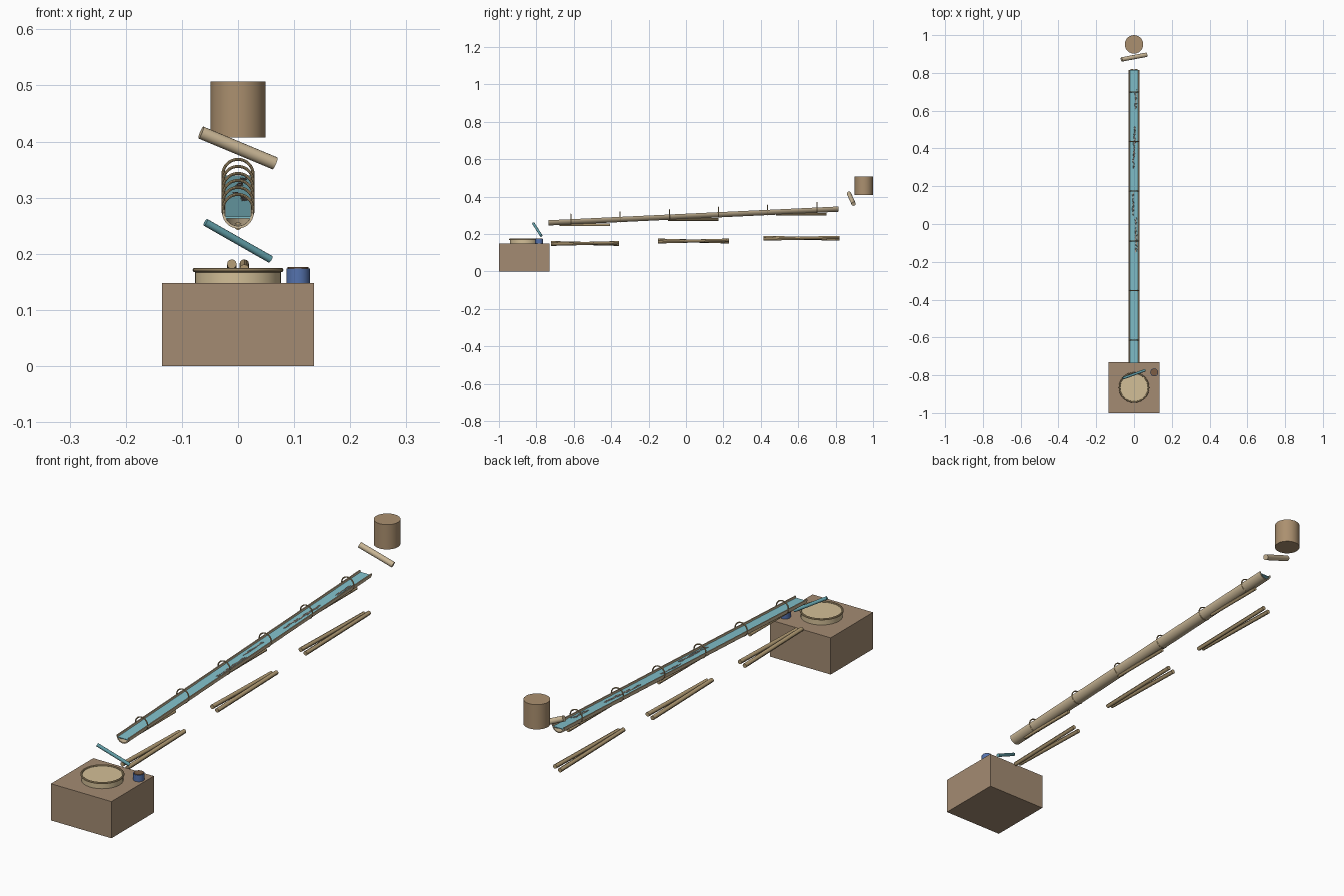
import bpy, math, random
from mathutils import Vector

if "Cube" in bpy.data.objects:
    bpy.data.objects.remove(bpy.data.objects["Cube"])

random.seed(4)


def mat(name, r, g, b):
    m = bpy.data.materials.new(name)
    m.diffuse_color = (r, g, b, 1)
    m.use_nodes = True
    m.node_tree.nodes["Principled BSDF"].inputs["Base Color"].default_value = m.diffuse_color
    return m


WOOD = mat("wood", .37, .26, .17)
PAIL = mat("pail_wood", .41, .28, .16)
BAMBOO = mat("bamboo", .60, .48, .31)
POLE = mat("pole_wood", .46, .34, .18)
STRAW = mat("straw", .65, .52, .31)
WATER = mat("water", .22, .53, .60)
TEAL = mat("teal", .13, .37, .42)
BLUE = mat("blue", .09, .17, .42)
SAUCE = mat("sauce", .20, .11, .06)
NOODLE = mat("noodle", .45, .40, .34)


def finish(name, m, smooth=True):
    o = bpy.context.object
    o.name = name
    o.data.materials.append(m)
    if smooth:
        bpy.ops.object.shade_smooth_by_angle()
    return o


def rod(name, a, b, r, m, sides=16):
    """Cylinder running from point a to point b."""
    a, b = Vector(a), Vector(b)
    d = b - a
    bpy.ops.mesh.primitive_cylinder_add(vertices=sides, radius=r, depth=d.length,
                                        location=(a + b) / 2,
                                        rotation=d.to_track_quat('Z', 'Y').to_euler())
    return finish(name, m)


def ring(name, loc, R, r, m, rot=(0, 0, 0)):
    bpy.ops.mesh.primitive_torus_add(location=loc, rotation=rot, major_radius=R,
                                     minor_radius=r, major_segments=32, minor_segments=8)
    return finish(name, m)


def mesh_object(name, verts, faces, m):
    me = bpy.data.meshes.new(name)
    me.from_pydata(verts, [], faces)
    o = bpy.data.objects.new(name, me)
    bpy.context.collection.objects.link(o)
    bpy.ops.object.select_all(action='DESELECT')
    bpy.context.view_layer.objects.active = o
    o.select_set(True)
    return finish(name, m)


Y0, Y1 = -.735, .815


def axis_z(y):
    """Height of the sloping channel axis."""
    return .273 + (y - Y0) * .0475


def extrude_along(name, profile, m):
    """Sweep a closed (x, z) profile along the channel slope."""
    n = len(profile)
    verts = [(x, y, axis_z(y) + z) for y in (Y0, Y1) for x, z in profile]
    faces = [(i, (i + 1) % n, (i + 1) % n + n, i + n) for i in range(n)]
    faces += [tuple(reversed(range(n))), tuple(range(n, 2 * n))]
    return mesh_object(name, verts, faces, m)


# Half-pipe channel and the water in it
N = 16
arc = [math.pi + math.pi * i / N for i in range(N + 1)]
profile = [(.028 * math.cos(t), .028 * math.sin(t)) for t in arc]
profile += [(.0235 * math.cos(t), .0235 * math.sin(t)) for t in reversed(arc)]
extrude_along("bamboo_channel", profile, BAMBOO)
extrude_along("water_stream", [(-.022, -.010), (.022, -.010), (.0226, -.007), (-.0226, -.007)], WATER)

# Upright ties round the channel
for i in range(6):
    y = -.615 + i * .263
    ring(f"channel_tie_{i}", (0, y, axis_z(y)), .027, .0026, POLE, (math.pi / 2, 0, 0))

# Short bars under the channel and crossed poles below
for i, (y, half, z) in enumerate([(-.54, .182, .149), (.04, .19, .162), (.617, .203, .177)]):
    rod(f"cross_bar_{i}", (0, y - .135, axis_z(y) - .033), (0, y + .135, axis_z(y) - .033), .007, POLE, 12)
    for s in (-1, 1):
        rod(f"trestle_pole_{i}_{s}", (s * .011, y - half, z - s * .0045),
            (s * .011, y + half, z + s * .0045), .0085, POLE, 12)

# Noodle strands drifting on the water
for i, (y, x, length) in enumerate([(.66, .010, .09), (.47, .004, .09), (.40, 0, .10), (.34, -.004, .09),
                                    (.10, -.007, .12), (-.02, .010, .10), (-.10, .012, .09)]):
    cu = bpy.data.curves.new(f"noodles_{i}", 'CURVE')
    cu.dimensions = '3D'
    cu.bevel_depth = .0012
    cu.bevel_resolution = 1
    cu.resolution_u = 4
    for k in range(4):
        off, ph = random.uniform(-.004, .004), random.uniform(0, 6)
        sp = cu.splines.new('NURBS')
        sp.points.add(7)
        sp.use_endpoint_u = True
        for j, p in enumerate(sp.points):
            py = y + length * (j / 7 - .5) + off * 2
            p.co = (x + off + .0025 * math.sin(j * 1.3 + ph), py, axis_z(py) - .0065, 1)
    o = bpy.data.objects.new(f"noodles_{i}", cu)
    bpy.context.collection.objects.link(o)
    cu.materials.append(NOODLE)

# Water source: pail and spout
rod("supply_pail", (0, .951, .407), (0, .951, .507), .049, PAIL, 24)
rod("supply_spout", (-.066, .871, .416), (.066, .896, .361), .0115, BAMBOO)

# Catching end: stand, basin, falling water, dipping cup
bpy.ops.mesh.primitive_cube_add(size=1, location=(0, -.865, .074))
stand = finish("stand", WOOD, False)
stand.scale = (.27, .27, .148)
rod("basin", (0, -.865, .147), (0, -.865, .170), .077, STRAW, 32)
ring("basin_rim", (0, -.865, .171), .077, .004, POLE)
rod("falling_water", (-.058, -.816, .256), (.058, -.774, .190), .0068, TEAL, 12)
rod("dip_cup", (.107, -.785, .147), (.107, -.785, .174), .021, BLUE, 20)
rod("dip_sauce", (.107, -.785, .172), (.107, -.785, .1765), .0185, SAUCE, 20)
